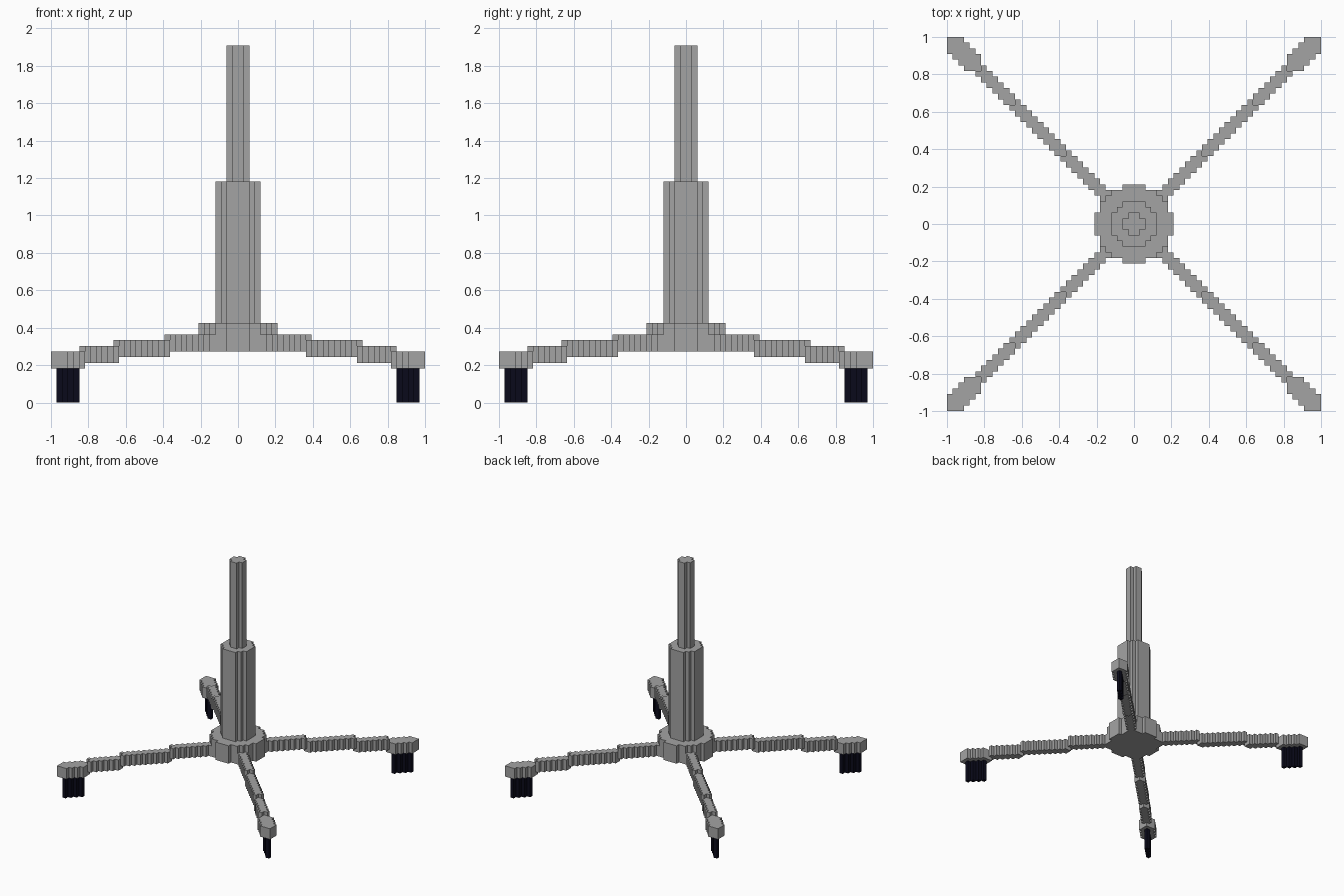
import bpy
import bmesh

V = 1 / 33  # edge length of one block

cube = bpy.data.objects.get("Cube")
if cube:
    bpy.data.objects.remove(cube, do_unlink=True)


def material(name, rgb):
    mat = bpy.data.materials.new(name)
    mat.use_nodes = True
    mat.diffuse_color = (*rgb, 1)
    bsdf = next(n for n in mat.node_tree.nodes if n.type == 'BSDF_PRINCIPLED')
    bsdf.inputs["Base Color"].default_value = (*rgb, 1)
    return mat


GREY = material("metal grey", (0.37, 0.37, 0.37))
NAVY = material("dark navy", (0.003, 0.003, 0.011))


def prism(name, cells, z0, z1, mat):
    """Extrude a set of grid cells from level z0 to level z1."""
    bm = bmesh.new()
    verts = {}

    def face(*points):
        for p in points:
            if p not in verts:
                verts[p] = bm.verts.new([c * V for c in p])
        bm.faces.new([verts[p] for p in points])

    for i, j in cells:
        ring = [(i, j), (i + 1, j), (i + 1, j + 1), (i, j + 1)]
        face(*[(x, y, z1) for x, y in ring])
        face(*[(x, y, z0) for x, y in reversed(ring)])
        # Walls only where there is no neighbouring cell
        for k, (dx, dy) in enumerate([(0, -1), (1, 0), (0, 1), (-1, 0)]):
            if (i + dx, j + dy) not in cells:
                a, b = ring[k], ring[(k + 1) % 4]
                face((*a, z0), (*b, z0), (*b, z1), (*a, z1))
    # Merge the cells of flat faces into single faces
    bmesh.ops.dissolve_limit(bm, angle_limit=0.01, verts=bm.verts[:], edges=bm.edges[:])
    mesh = bpy.data.meshes.new(name)
    bm.to_mesh(mesh)
    bm.free()
    mesh.materials.append(mat)
    obj = bpy.data.objects.new(name, mesh)
    bpy.context.collection.objects.link(obj)


def disc(r):
    n = int(r) + 1
    return {(i, j) for i in range(-n, n) for j in range(-n, n)
            if (i + .5) ** 2 + (j + .5) ** 2 <= r * r}


def diagonal(width, sums, limit=33):
    """Cells within width of the diagonal whose i + j lies in sums."""
    return {(i, j) for i in range(limit) for j in range(limit)
            if abs(i - j) <= width and i + j in sums}


# Central column
prism("hub", disc(6.9), 9, 14, GREY)
prism("outer_column", disc(4), 14, 39, GREY)
prism("inner_post", disc(2), 39, 63, GREY)

# One leg: three stepped beams, a wide end block and a thin caster
leg = [
    ("inner_beam", diagonal(1, range(9, 24)), 9, 12, GREY),
    ("middle_beam", diagonal(1, range(24, 42)), 8, 11, GREY),
    ("outer_beam", diagonal(1, range(42, 54)), 7, 10, GREY),
    ("end_block", {(i, j) for i in range(27, 33) for j in range(27, 33)
                   if abs(i - j) <= 2}, 6, 9, GREY),
    ("caster", {(i, i) for i in range(28, 32)}, 0, 6, NAVY),
]

# Mirror the leg into all four quadrants
for side, sx in (("left", 1), ("right", -1)):
    for end, sy in (("front", -1), ("back", 1)):
        for part, cells, z0, z1, mat in leg:
            placed = {(i if sx > 0 else -1 - i, j if sy > 0 else -1 - j)
                      for i, j in cells}
            prism(f"{end}_{side}_{part}", placed, z0, z1, mat)
